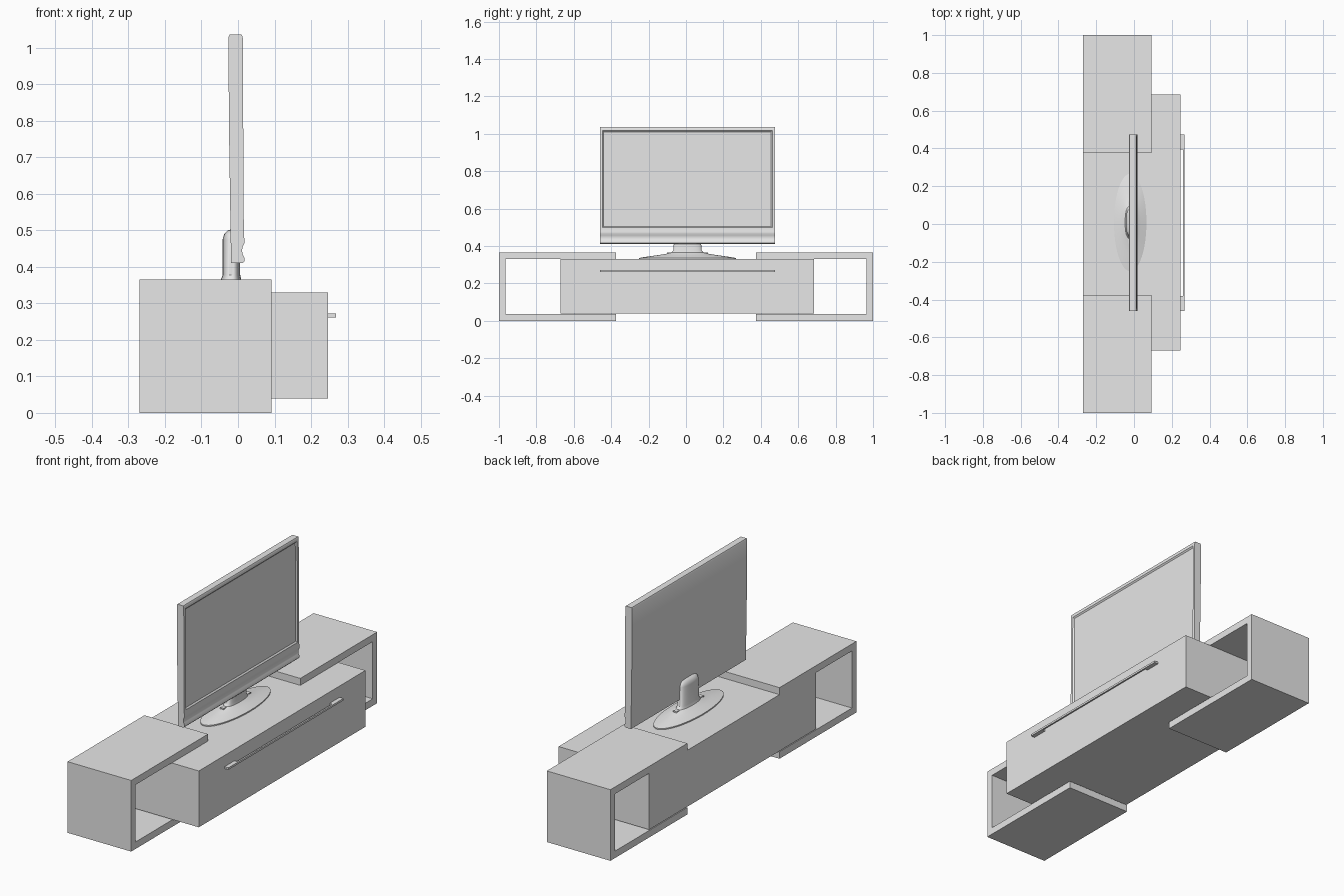
import bpy, bmesh
from math import cos, sin, tau, copysign

if "Cube" in bpy.data.objects:
    bpy.data.objects.remove(bpy.data.objects["Cube"], do_unlink=True)

grey = bpy.data.materials.new("plain_grey")
grey.use_nodes = True
grey.diffuse_color = (0.8, 0.8, 0.8, 1)
grey.node_tree.nodes["Principled BSDF"].inputs["Base Color"].default_value = (0.8, 0.8, 0.8, 1)


def finish(name, bm, smooth=False):
    bmesh.ops.recalc_face_normals(bm, faces=bm.faces)
    mesh = bpy.data.meshes.new(name)
    bm.to_mesh(mesh)
    bm.free()
    mesh.materials.append(grey)
    obj = bpy.data.objects.new(name, mesh)
    bpy.context.collection.objects.link(obj)
    if smooth:
        bpy.ops.object.select_all(action='DESELECT')
        obj.select_set(True)
        bpy.context.view_layer.objects.active = obj
        bpy.ops.object.shade_smooth_by_angle(angle=0.6)
    return obj


def box(name, x, y, z):
    bm = bmesh.new()
    bmesh.ops.create_cube(bm, size=1)
    for v in bm.verts:
        v.co = [(a + b) / 2 + c * (b - a) for (a, b), c in zip((x, y, z), v.co)]
    return finish(name, bm)


def prism(bm, points, axis_start, axis_end, place):
    """Extrude a closed outline between two positions along one axis."""
    face = bm.faces.new([bm.verts.new(place(p, axis_start)) for p in points])
    ext = bmesh.ops.extrude_face_region(bm, geom=[face])["geom"]
    for v in ext:
        if isinstance(v, bmesh.types.BMVert):
            v.co += place((0, 0), axis_end) - place((0, 0), axis_start)


from mathutils import Vector

# C-shaped open side shelves, one at each end
BACK, FRONT = -0.27, 0.092
TOP, WALL = 0.366, 0.036
for name, s in (("shelf_near", -1), ("shelf_far", 1)):
    outer, inner, tip = s, s * (1 - WALL), s * 0.375
    outline = [(tip, 0), (outer, 0), (outer, TOP), (tip, TOP),
               (tip, TOP - WALL), (inner, TOP - WALL), (inner, WALL), (tip, WALL)]
    bm = bmesh.new()
    prism(bm, outline, BACK, FRONT, lambda p, t: Vector((t, p[0], p[1])))
    finish(name, bm)

# Central drawer cabinet held between the shelves
box("drawer_cabinet", (BACK, 0.246), (-0.67, 0.685), (0.04, 0.33))

# Slim drawer handle with two end mounts
box("handle_bar", (0.26, 0.268), (-0.46, 0.475), (0.262, 0.272))
for name, y in (("handle_mount_near", (-0.46, -0.38)), ("handle_mount_far", (0.395, 0.475))):
    box(name, (0.24, 0.268), y, (0.262, 0.272))

# Screen housing: side profile extruded across the width, then recessed
profile = [(-0.019, 0.41), (0.012, 0.41), (0.018, 0.416), (0.018, 0.424),
           (0.013, 0.434), (0.011, 0.445), (0.013, 0.456), (0.018, 0.466),
           (0.018, 0.475), (0.016, 0.485), (0.013, 1.03), (0.01, 1.036),
           (-0.023, 1.036), (-0.026, 1.03), (-0.025, 0.8)]
bm = bmesh.new()
prism(bm, profile, -0.46, 0.475, lambda p, t: Vector((p[0], t, p[1])))
bmesh.ops.recalc_face_normals(bm, faces=bm.faces)
panel = max((f for f in bm.faces if f.normal.x > 0.9), key=lambda f: f.calc_area())
bmesh.ops.inset_region(bm, faces=[panel], thickness=0.018)
bmesh.ops.inset_region(bm, faces=[panel], thickness=0.01, depth=-0.006)
finish("screen_housing", bm, smooth=True)

# Oval foot flaring up into the neck: height, centre x, radius x, radius y, roundness
rings = [(0.33, -0.02, 0.086, 0.258, 1), (0.336, -0.02, 0.086, 0.258, 1),
         (0.34, -0.02, 0.078, 0.235, 1), (0.35, -0.02, 0.056, 0.165, 1),
         (0.358, -0.02, 0.04, 0.115, 0.9), (0.365, -0.019, 0.028, 0.086, 0.8),
         (0.378, -0.018, 0.024, 0.075, 0.7), (0.475, -0.018, 0.024, 0.07, 0.7),
         (0.49, -0.016, 0.022, 0.066, 0.7), (0.499, -0.012, 0.017, 0.058, 0.8),
         (0.504, -0.008, 0.009, 0.046, 0.9)]
SIDES = 48


def rounded(value, power):
    return copysign(abs(value) ** power, value)


bm = bmesh.new()
loops = []
for z, cx, rx, ry, power in rings:
    loops.append([bm.verts.new((cx + rx * rounded(cos(tau * i / SIDES), power),
                                0.008 + ry * rounded(sin(tau * i / SIDES), power), z))
                  for i in range(SIDES)])
for a, b in zip(loops, loops[1:]):
    for i in range(SIDES):
        j = (i + 1) % SIDES
        bm.faces.new((a[i], a[j], b[j], b[i]))
bm.faces.new(loops[0])
bm.faces.new(loops[-1])
finish("stand", bm, smooth=True)

# Small clips on the foot beside the neck
for name, y in (("clip_near", -0.09), ("clip_far", 0.106)):
    box(name, (-0.03, -0.01), (y - 0.012, y + 0.012), (0.345, 0.366))
